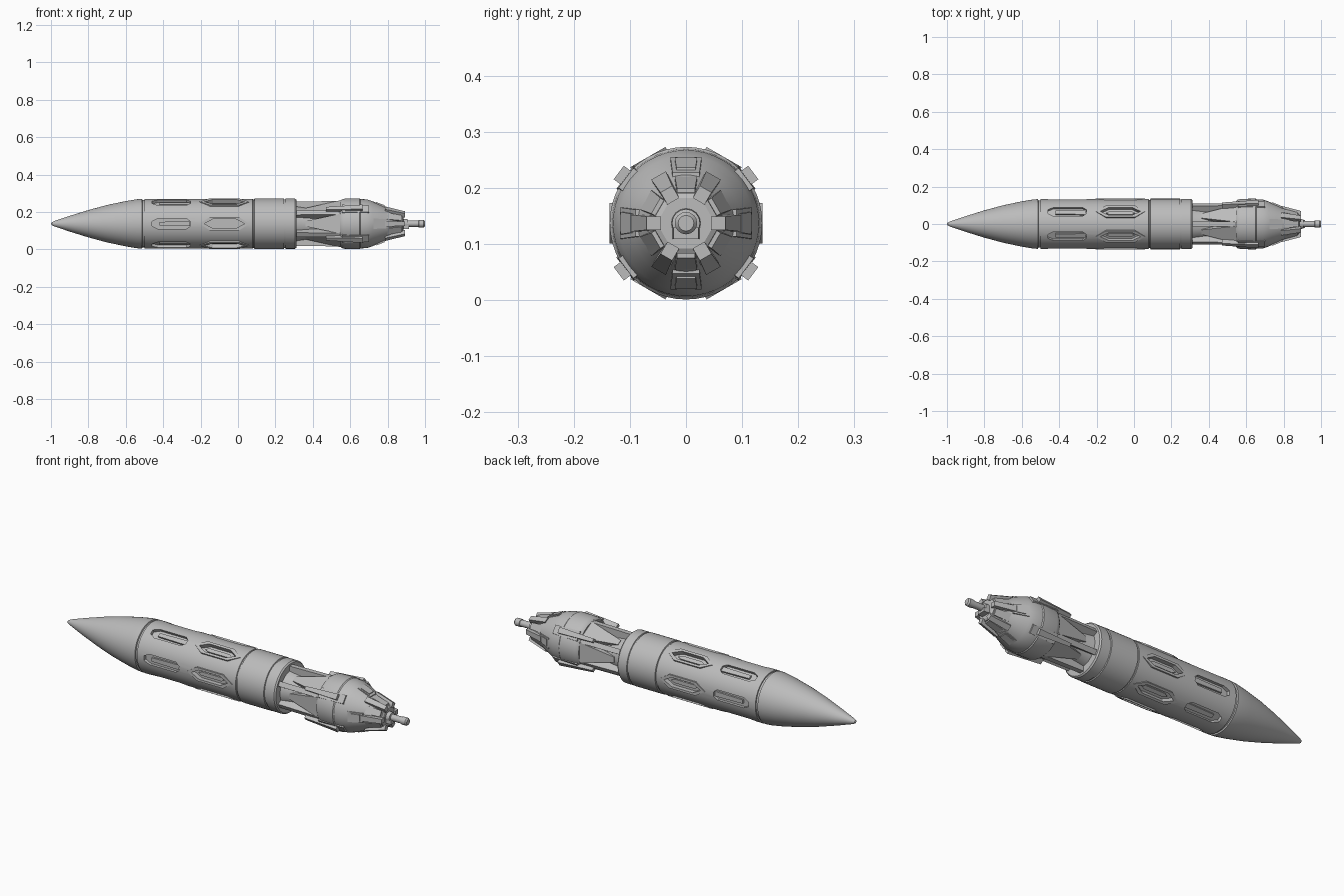
import bpy, bmesh, math

if "Cube" in bpy.data.objects:
    bpy.data.objects.remove(bpy.data.objects["Cube"], do_unlink=True)

CZ = 0.137                                   # height of the long axis
SIX = [math.radians(60 * k) for k in range(6)]
BETWEEN = [a + math.radians(30) for a in SIX]
FOUR = [math.radians(90 * k) for k in range(4)]
DIAGONAL = [math.radians(a) for a in (37, 143, 217, 323)]

grey = bpy.data.materials.new("hull grey")
grey.use_nodes = True
grey.diffuse_color = (0.5, 0.5, 0.5, 1)
grey.node_tree.nodes["Principled BSDF"].inputs["Base Color"].default_value = (0.5, 0.5, 0.5, 1)


def finish(bm, name, smooth=True):
    bmesh.ops.recalc_face_normals(bm, faces=bm.faces)
    mesh = bpy.data.meshes.new(name)
    bm.to_mesh(mesh)
    bm.free()
    mesh.materials.append(grey)
    obj = bpy.data.objects.new(name, mesh)
    bpy.context.collection.objects.link(obj)
    if smooth:
        shade(obj)
    return obj


def shade(obj):
    bpy.ops.object.select_all(action='DESELECT')
    obj.select_set(True)
    bpy.context.view_layer.objects.active = obj
    bpy.ops.object.shade_smooth_by_angle(angle=math.radians(25))


def lathe(name, profile, sides=48):
    """Revolve (x, radius) points round the long axis; zero radius closes an end."""
    bm = bmesh.new()
    rings = []
    for x, r in profile:
        n = sides if r > 0 else 1
        rings.append([bm.verts.new((x, r * math.cos(2 * math.pi * i / sides),
                                    CZ + r * math.sin(2 * math.pi * i / sides)))
                      for i in range(n)])
    for a, b in zip(rings, rings[1:]):
        for i in range(sides):
            j = (i + 1) % sides
            quad = [a[i % len(a)], a[j % len(a)], b[j % len(b)], b[i % len(b)]]
            bm.faces.new(list(dict.fromkeys(quad)))
    return finish(bm, name)


def radial(bm, x, t, r, a):
    """Vertex at length x, sideways offset t and height r in the direction a."""
    return bm.verts.new((x, r * math.cos(a) - t * math.sin(a),
                         CZ + r * math.sin(a) + t * math.cos(a)))


def prism(bm, outline, low, high, angles):
    """Outline of (x, t) raised from low to high; high may be a list per point."""
    tops = high if isinstance(high, list) else [high] * len(outline)
    for a in angles:
        lo = [radial(bm, x, t, low, a) for x, t in outline]
        hi = [radial(bm, x, t, h, a) for (x, t), h in zip(outline, tops)]
        bm.faces.new(lo)
        bm.faces.new(hi)
        for i in range(len(lo)):
            j = (i + 1) % len(lo)
            bm.faces.new((lo[i], lo[j], hi[j], hi[i]))


def blocks(name, outline, low, high, angles):
    bm = bmesh.new()
    prism(bm, outline, low, high, angles)
    return finish(bm, name, False)


def bar(x0, x1, w0, w1):
    return [(x0, -w0), (x1, -w1), (x1, w1), (x0, w0)]


def long_hex(x0, x1, w, point):
    return [(x0, 0), (x0 + point, -w), (x1 - point, -w),
            (x1, 0), (x1 - point, w), (x0 + point, w)]


# Nose cone
lathe("nose_cone", [(-1, 0), (-0.995, 0.008), (-0.98, 0.015), (-0.9, 0.042), (-0.8, 0.073),
                    (-0.7, 0.1), (-0.6, 0.121), (-0.54, 0.131), (-0.513, 0.133),
                    (-0.511, 0.126), (-0.49, 0.126), (-0.49, 0)])

# Main body with seams, recessed windows and front slots
body = lathe("main_body", [(-0.5, 0), (-0.5, 0.133), (0.078, 0.133), (0.08, 0.129), (0.086, 0.129),
                           (0.088, 0.135), (0.245, 0.135), (0.247, 0.13), (0.253, 0.13),
                           (0.255, 0.134), (0.305, 0.134), (0.312, 0.128), (0.312, 0)])
bm = bmesh.new()
prism(bm, long_hex(-0.18, 0.035, 0.024, 0.045), 0.112, 0.17, SIX)
prism(bm, [(-0.46, -0.012), (-0.43, -0.027), (-0.275, -0.027), (-0.255, -0.012),
           (-0.255, 0.012), (-0.275, 0.027), (-0.43, 0.027), (-0.46, 0.012)],
      0.115, 0.17, SIX)
cutter = finish(bm, "recess_cutter", False)
cutter.hide_render = True
mod = body.modifiers.new("recesses", 'BOOLEAN')
mod.operation = 'DIFFERENCE'
mod.solver = 'EXACT'
mod.object = cutter
bpy.ops.object.select_all(action='DESELECT')
body.select_set(True)
bpy.context.view_layer.objects.active = body
bpy.ops.object.modifier_apply(modifier=mod.name)
bpy.data.objects.remove(cutter, do_unlink=True)
shade(body)

# Raised hexagonal window frames
bm = bmesh.new()
outer, inner = long_hex(-0.205, 0.06, 0.036, 0.055), long_hex(-0.18, 0.035, 0.024, 0.045)
for a in SIX:
    loops = [[radial(bm, x, t, r, a) for x, t in o]
             for o, r in ((outer, 0.12), (outer, 0.136), (inner, 0.136), (inner, 0.12))]
    for k in range(4):
        p, q = loops[k], loops[(k + 1) % 4]
        for i in range(6):
            j = (i + 1) % 6
            bm.faces.new((p[i], p[j], q[j], q[i]))
finish(bm, "window_frames", False)

# Ridges inside the windows and slots
blocks("window_ridges", long_hex(-0.15, 0.005, 0.01, 0.02), 0.108, 0.119, SIX)
blocks("slot_ridges", bar(-0.42, -0.257, 0.01, 0.013), 0.11, 0.125, SIX)

# Waist core, struts and widening fairings
lathe("waist_core", [(0.3, 0), (0.3, 0.095), (0.33, 0.09), (0.4, 0.08), (0.46, 0.082),
                     (0.52, 0.1), (0.57, 0.12), (0.57, 0)])
blocks("waist_struts", bar(0.305, 0.57, 0.013, 0.013), 0.078,
       [0.118, 0.122, 0.122, 0.118], BETWEEN)
blocks("waist_fairings", bar(0.36, 0.57, 0.014, 0.058), 0.07,
       [0.088, 0.117, 0.117, 0.088], SIX)

# Tail housing
lathe("tail_housing", [(0.545, 0), (0.545, 0.122), (0.555, 0.13), (0.57, 0.134), (0.65, 0.136),
                       (0.655, 0.132), (0.69, 0.13), (0.72, 0.12), (0.77, 0.098),
                       (0.82, 0.074), (0.86, 0.058), (0.86, 0)])

# Diagonal rails on the housing
blocks("side_rails", bar(0.47, 0.665, 0.009, 0.015), 0.11,
       [0.137, 0.15, 0.15, 0.137], DIAGONAL)
blocks("rail_pads", bar(0.555, 0.7, 0.026, 0.022), 0.11,
       [0.136, 0.134, 0.134, 0.136], DIAGONAL)

# Sloping access hatches
blocks("hatch_frames", bar(0.725, 0.795, 0.028, 0.024), 0.075,
       [0.118, 0.09, 0.09, 0.118], FOUR)
blocks("hatch_covers", bar(0.737, 0.783, 0.02, 0.017), 0.075,
       [0.117, 0.099, 0.099, 0.117], FOUR)

# Rear clamps and six-sided end collar
blocks("rear_clamps", bar(0.785, 0.892, 0.015, 0.012), 0.045,
       [0.098, 0.07, 0.07, 0.098], SIX)
blocks("clamp_wedges", bar(0.8, 0.875, 0.02, 0.016), 0.045,
       [0.083, 0.062, 0.062, 0.083], BETWEEN)
lathe("end_collar", [(0.84, 0), (0.84, 0.068), (0.88, 0.062), (0.885, 0.052), (0.885, 0)], 6)

# Tail spike with its lower block
lathe("tail_spike", [(0.87, 0), (0.87, 0.027), (0.905, 0.025), (0.907, 0.017), (0.965, 0.017),
                     (0.967, 0.02), (0.993, 0.02), (1.0, 0.014), (1.0, 0)], 16)
blocks("spike_block", bar(0.875, 0.915, 0.025, 0.022), 0.008, 0.028, [math.radians(270)])
